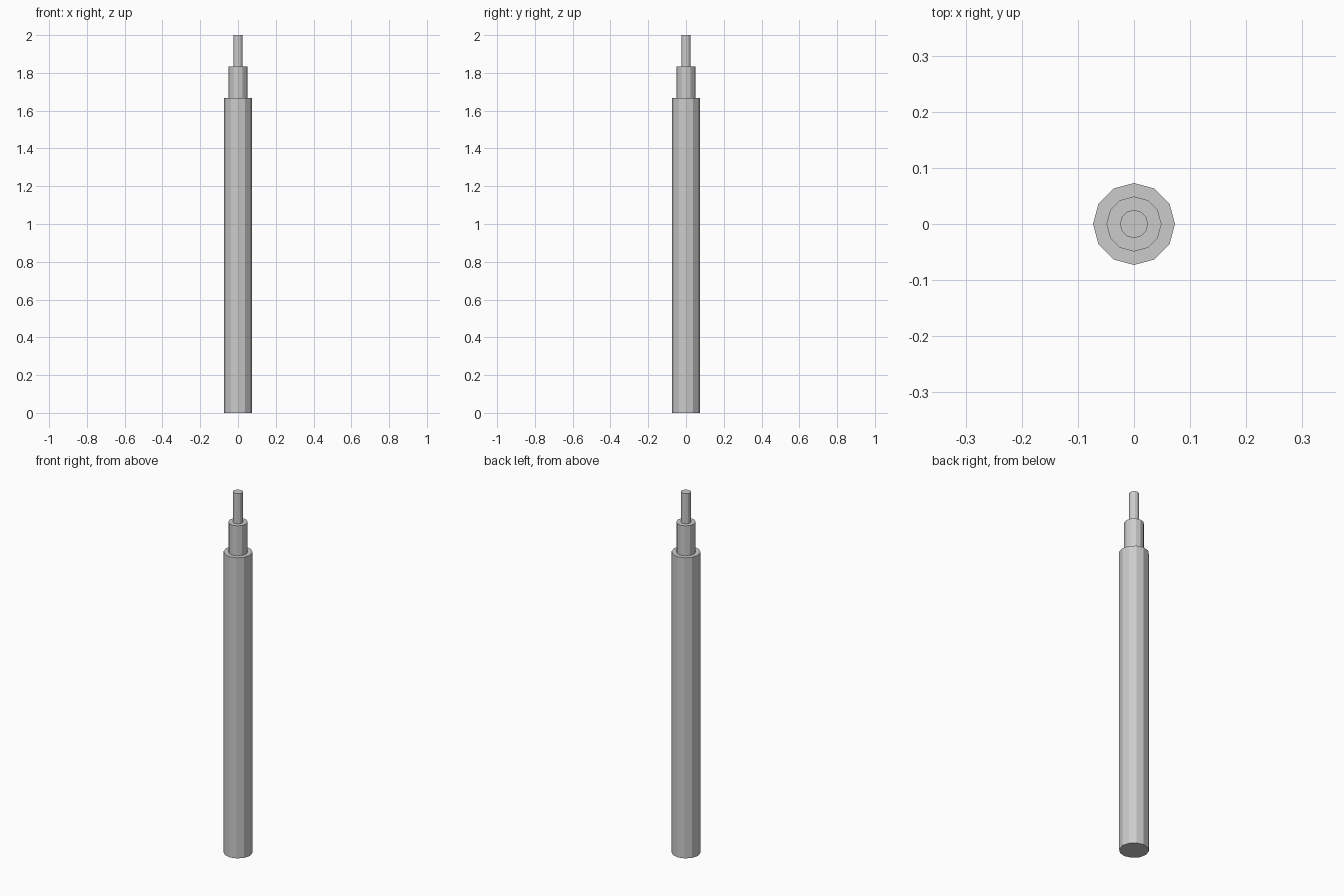
import bpy
import bmesh
from mathutils import Matrix

if "Cube" in bpy.data.objects:
    bpy.data.objects.remove(bpy.data.objects["Cube"])

SIDES = 12


def section(name, radius, z0, z1):
    """Flat-sided upright rod section with vertices on the x and y axes."""
    bm = bmesh.new()
    bmesh.ops.create_cone(bm, cap_ends=True, segments=SIDES,
                          radius1=radius, radius2=radius, depth=z1 - z0,
                          matrix=Matrix.Translation((0, 0, (z0 + z1) / 2)))
    mesh = bpy.data.meshes.new(name)
    bm.to_mesh(mesh)
    bm.free()
    obj = bpy.data.objects.new(name, mesh)
    bpy.context.collection.objects.link(obj)
    return obj


# Telescoping rod: each section rises from the one below
section("lower_tube", 0.073, 0.0, 1.667)
section("middle_tube", 0.049, 1.667, 1.833)
section("tip_rod", 0.025, 1.833, 2.0)
